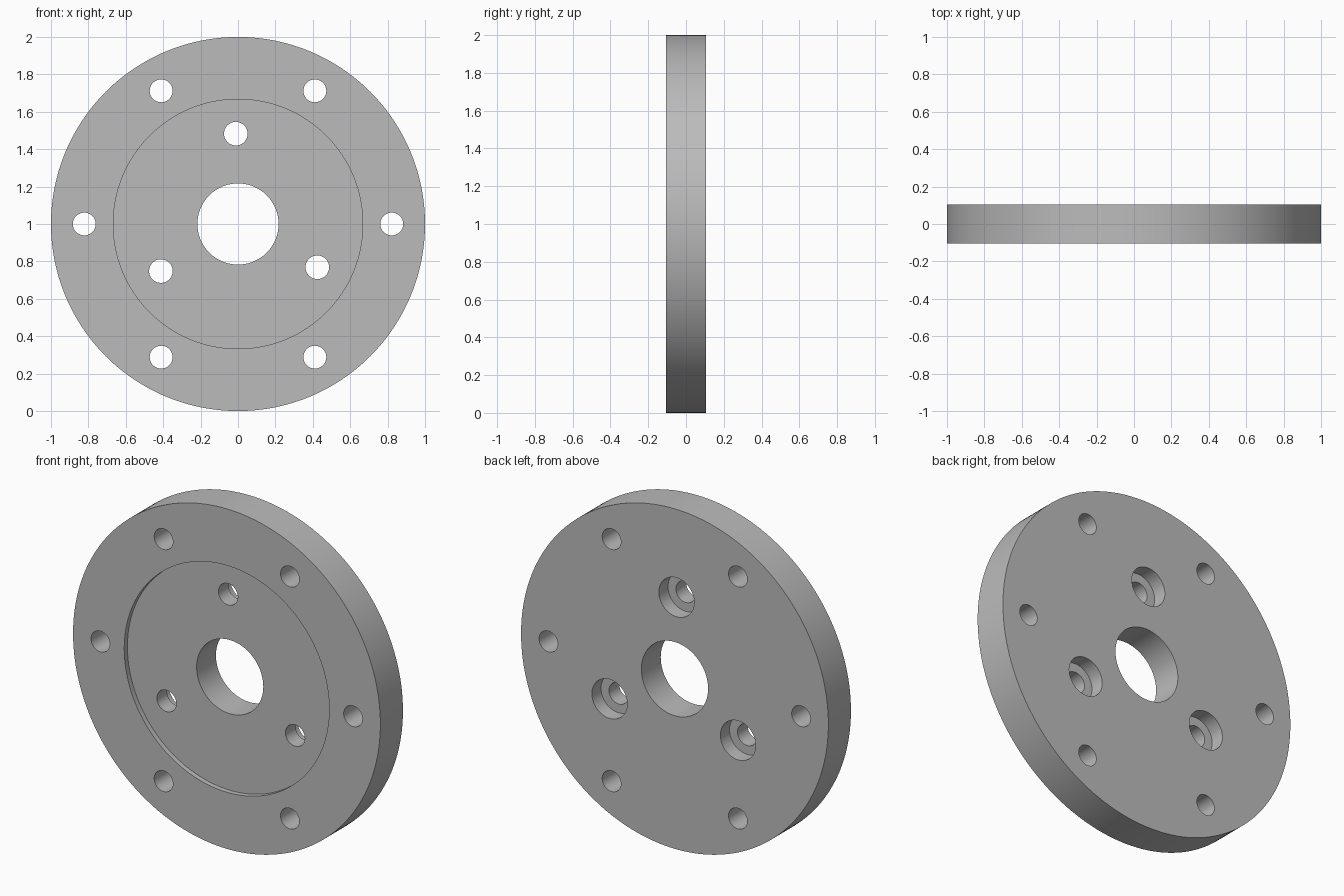
import bpy
from math import cos, sin, pi, radians

cube = bpy.data.objects.get("Cube")
if cube:
    bpy.data.objects.remove(cube, do_unlink=True)

HALF = 0.105            # half the plate thickness
RECESS = 0.03           # depth of the front recess
BORE = 0.085            # depth of the rear counterbores

metal = bpy.data.materials.new("grey metal")
metal.use_nodes = True
grey = (0.5, 0.5, 0.5, 1)
metal.diffuse_color = grey
metal.node_tree.nodes["Principled BSDF"].inputs["Base Color"].default_value = grey


def disc(name, radius, y0, y1, x=0, z=0, sides=64):
    """Cylinder along y between y0 and y1, placed about the plate centre."""
    bpy.ops.mesh.primitive_cylinder_add(
        vertices=sides, radius=radius, depth=y1 - y0,
        location=(x, (y0 + y1) / 2, 1 + z), rotation=(pi / 2, 0, 0))
    obj = bpy.context.object
    obj.name = name
    obj.data.materials.append(metal)
    return obj


plate = disc("flange_plate", 1, -HALF, HALF, sides=192)


def cut(radius, y0=-0.3, y1=0.3, x=0, z=0, sides=64):
    """Remove a cylinder from the plate."""
    cutter = disc("cutter", radius, y0, y1, x, z, sides)
    cutter.hide_render = True
    mod = plate.modifiers.new("cut", 'BOOLEAN')
    mod.operation = 'DIFFERENCE'
    mod.solver = 'EXACT'
    mod.object = cutter
    bpy.context.view_layer.objects.active = plate
    bpy.ops.object.modifier_apply(modifier=mod.name)
    bpy.data.objects.remove(cutter, do_unlink=True)


# Shallow front recess and central bore
cut(0.667, y1=RECESS - HALF, sides=160)
cut(0.217, sides=96)

# Six rim holes
for i in range(6):
    a = i * pi / 3
    cut(0.061, x=0.822 * cos(a), z=0.822 * sin(a))

# Three inner screw holes, counterbored from the back
for i in range(3):
    a = radians(91.4 + 120 * i)
    x, z = 0.483 * cos(a), 0.483 * sin(a)
    cut(0.063, x=x, z=z)
    cut(0.115, y0=HALF - BORE, x=x, z=z)

# Smooth walls with crisp edges
bpy.ops.object.select_all(action='DESELECT')
plate.select_set(True)
bpy.context.view_layer.objects.active = plate
bpy.ops.object.shade_smooth_by_angle(angle=radians(30))
